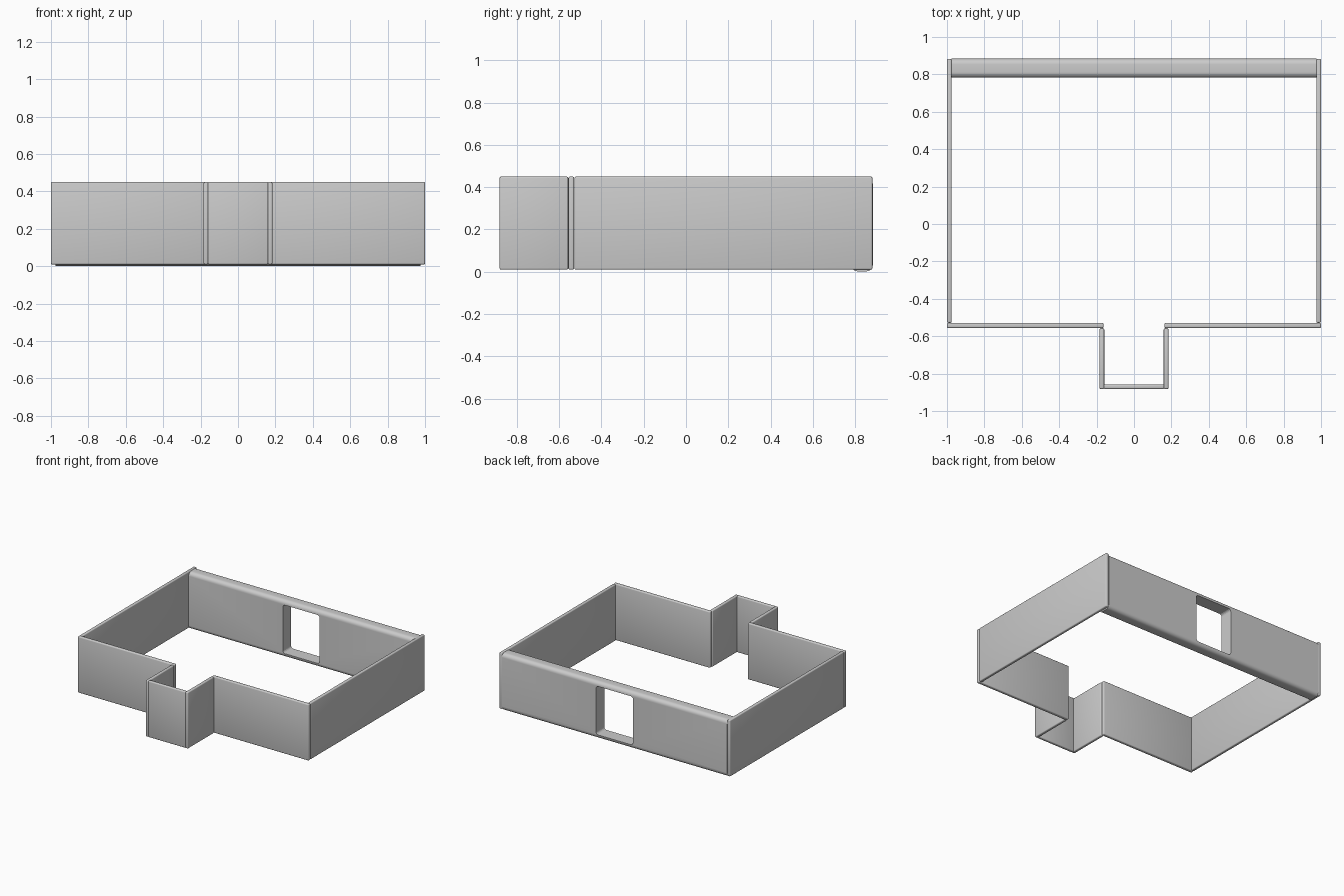
import bpy, bmesh

if "Cube" in bpy.data.objects:
    bpy.data.objects.remove(bpy.data.objects["Cube"])

Z0, Z1 = 0.01, 0.45      # bottom and top of the thin walls


def box(name, x, y, z, bevel=0.007, segs=3, axis=None):
    """Box between (min, max) pairs; rounds all edges, or only those along one axis."""
    bm = bmesh.new()
    bmesh.ops.create_cube(bm, size=1)
    for v in bm.verts:
        for i, (lo, hi) in enumerate((x, y, z)):
            v.co[i] = hi if v.co[i] > 0 else lo
    edges = bm.edges[:]
    if axis is not None:
        edges = [e for e in edges
                 if abs(e.verts[0].co[axis] - e.verts[1].co[axis]) > 1e-5]
    bmesh.ops.bevel(bm, geom=edges, offset=bevel, segments=segs,
                    profile=0.5, affect='EDGES')
    bmesh.ops.recalc_face_normals(bm, faces=bm.faces)
    mesh = bpy.data.meshes.new(name)
    bm.to_mesh(mesh)
    bm.free()
    ob = bpy.data.objects.new(name, mesh)
    bpy.context.collection.objects.link(ob)
    return ob


def smooth(ob):
    bpy.ops.object.select_all(action='DESELECT')
    ob.select_set(True)
    bpy.context.view_layer.objects.active = ob
    bpy.ops.object.shade_smooth_by_angle(angle=0.6)


def span(a, b, s):
    return tuple(sorted((a * s, b * s)))


# Thin walls that repeat on both sides
for side, s in (("left", -1), ("right", 1)):
    smooth(box(side + "_side_wall", span(0.975, 1.0, s), (-0.528, 0.882), (Z0, Z1)))
    smooth(box(side + "_front_wall", span(0.163, 1.0, s), (-0.556, -0.529), (Z0, Z1)))
    smooth(box(side + "_alcove_wall", span(0.159, 0.184, s), (-0.882, -0.557), (Z0, Z1)))

# Front of the alcove
smooth(box("alcove_front_wall", (-0.161, 0.161), (-0.882, -0.857), (Z0, Z1)))

# Thick back wall with rounded top and bottom
back = box("back_wall", (-0.976, 0.976), (0.782, 0.884), (0.002, 0.446),
           bevel=0.03, segs=6, axis=0)

# Doorway opening with slightly rounded corners
cutter = box("doorway_cutter", (-0.16, 0.16), (0.6, 1.1), (0.033, 0.412),
             bevel=0.02, segs=4, axis=1)
cutter.hide_render = True
cutter.hide_set(True)
cut = back.modifiers.new("doorway", 'BOOLEAN')
cut.operation = 'DIFFERENCE'
cut.solver = 'EXACT'
cut.object = cutter
smooth(back)
